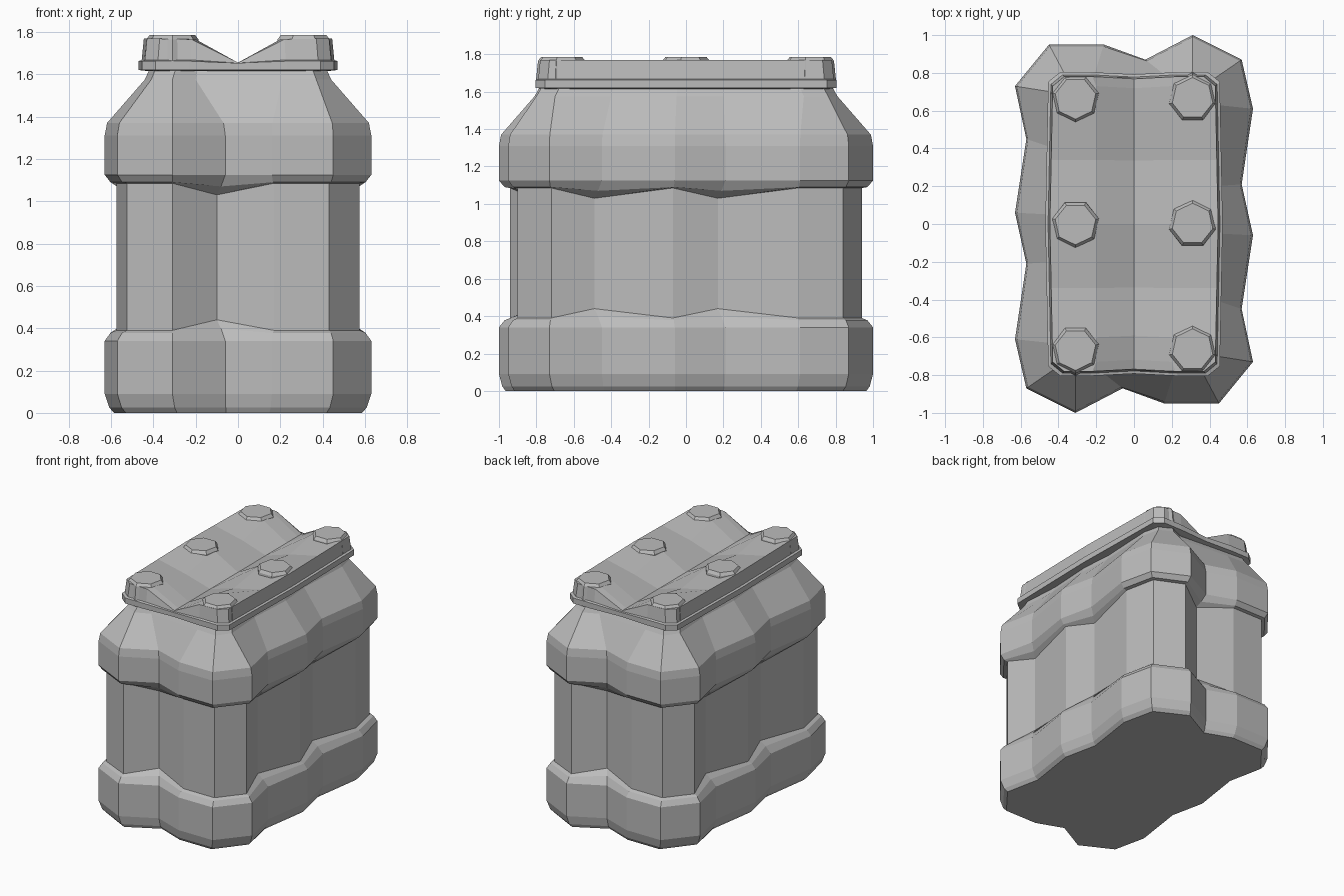
import bpy, bmesh, math

cube = bpy.data.objects.get("Cube")
if cube:
    bpy.data.objects.remove(cube)

grey = bpy.data.materials.new("plain grey")
grey.use_nodes = True
grey.diffuse_color = (0.5, 0.5, 0.5, 1)
grey.node_tree.nodes["Principled BSDF"].inputs["Base Color"].default_value = (0.5, 0.5, 0.5, 1)


def finish(name, bm):
    bmesh.ops.recalc_face_normals(bm, faces=bm.faces)
    mesh = bpy.data.meshes.new(name)
    bm.to_mesh(mesh)
    bm.free()
    mesh.materials.append(grey)
    obj = bpy.data.objects.new(name, mesh)
    bpy.context.collection.objects.link(obj)
    return obj


def bridge(bm, low, high):
    n = len(low)
    for i in range(n):
        j = (i + 1) % n
        bm.faces.new((low[i], low[j], high[j], high[i]))


def both_halves(points):
    # the outline repeats after half a turn
    return points + [(-x, -y) for x, y in points]


def blend(a, b, t):
    return [(p[0] + (q[0] - p[0]) * t, p[1] + (q[1] - p[1]) * t) for p, q in zip(a, b)]


# Half outlines of the wrapped cluster: bulge, waist and neck
bulge = both_halves([(-.06, -.87), (.16, -.95), (.45, -.95), (.63, -.73), (.57, -.45),
                     (.63, -.06), (.57, .21), (.63, .61), (.57, .87), (.31, 1)])
waist = both_halves([(-.1, -.81), (.17, -.9), (.43, -.9), (.575, -.72), (.51, -.49),
                     (.575, -.07), (.51, .17), (.575, .6), (.525, .84), (.31, .94)])
neck = both_halves([(-.2, -.76), (.21, -.79), (.37, -.8), (.44, -.7), (.42, -.4),
                    (.44, -.05), (.42, .2), (.44, .63), (.41, .76), (.31, .81)])
VALLEYS = (0, 4, 6)

# Body: outline, height, and extra height in the valleys between bulges
foot = [(x * .93, y * .965) for x, y in bulge]
collar = [(x * .95, y * .965) for x, y in neck]
rings = [(foot, 0, 0), (blend(foot, bulge, .5), .025, 0), (bulge, .09, 0),
         (bulge, .34, 0), (blend(bulge, waist, .5), .378, .02),
         (waist, .39, .05), (waist, 1.085, -.055),
         (blend(bulge, waist, .5), 1.09, -.02), (bulge, 1.125, 0), (bulge, 1.31, 0),
         (blend(bulge, neck, .06), 1.37, 0), (neck, 1.575, 0), (collar, 1.625, 0)]
bm = bmesh.new()
loops = [[bm.verts.new((x, y, z + (dip if i % 10 in VALLEYS else 0)))
          for i, (x, y) in enumerate(outline)] for outline, z, dip in rings]
for low, high in zip(loops, loops[1:]):
    bridge(bm, low, high)
bm.faces.new(loops[0])
bm.faces.new(loops[-1])
finish("wrapped_body", bm)

# Lid sheet: sags to a central crease, raised beside each cap
bm = bmesh.new()
rows = (-.78, -.73, -.6, -.34, 0, .34, .6, .73, .78)
grid = []
for y in rows:
    end = abs(y) > .75
    between = abs(abs(y) - .34) < .01
    outer = .37 if end else .445 - .02 * abs(y)
    inner = .22 if end else .2
    shoulder = 1.715 if between else 1.765
    grid.append([bm.verts.new(p) for p in (
        (-outer, y, 1.768), (-inner, y, shoulder), (0, y * .985, 1.655),
        (inner, y, shoulder), (outer, y, 1.768))])
for a, b in zip(grid, grid[1:]):
    for k in range(4):
        bm.faces.new((a[k], a[k + 1], b[k + 1], b[k]))
edge = (grid[0] + [r[-1] for r in grid[1:-1]] + grid[-1][::-1]
        + [r[0] for r in grid[-2:0:-1]])


def skirt(spread, z):
    # copy of the lid edge, moved outwards and dropped to a level
    return [bm.verts.new((v.co.x * (1 + spread / .45), v.co.y * (1 + spread / .8),
                          min(z, v.co.z - .002))) for v in edge]


levels = [edge] + [skirt(s, z) for s, z in
                   ((.01, 1.668), (.025, 1.662), (.025, 1.62), (-.02, 1.615))]
for high, low in zip(levels, levels[1:]):
    bridge(bm, low, high)
bm.faces.new(levels[-1])
finish("lid_sheet", bm)

# Six caps, each a seven-sided disc with a chamfered top
for side, label in ((-1, "right"), (1, "left")):
    for y, place in ((-.665, "front"), (0, "middle"), (.665, "back")):
        bm = bmesh.new()
        stack = []
        for radius, z in ((.138, 1.655), (.126, 1.765), (.11, 1.786)):
            stack.append([bm.verts.new((
                side * .31 + radius * math.cos(side * math.pi / 2 + i * math.tau / 7),
                y + radius * math.sin(side * math.pi / 2 + i * math.tau / 7), z))
                for i in range(7)])
        for low, high in zip(stack, stack[1:]):
            bridge(bm, low, high)
        bm.faces.new(stack[0])
        bm.faces.new(stack[-1])
        finish(f"{place}_{label}_cap", bm)
